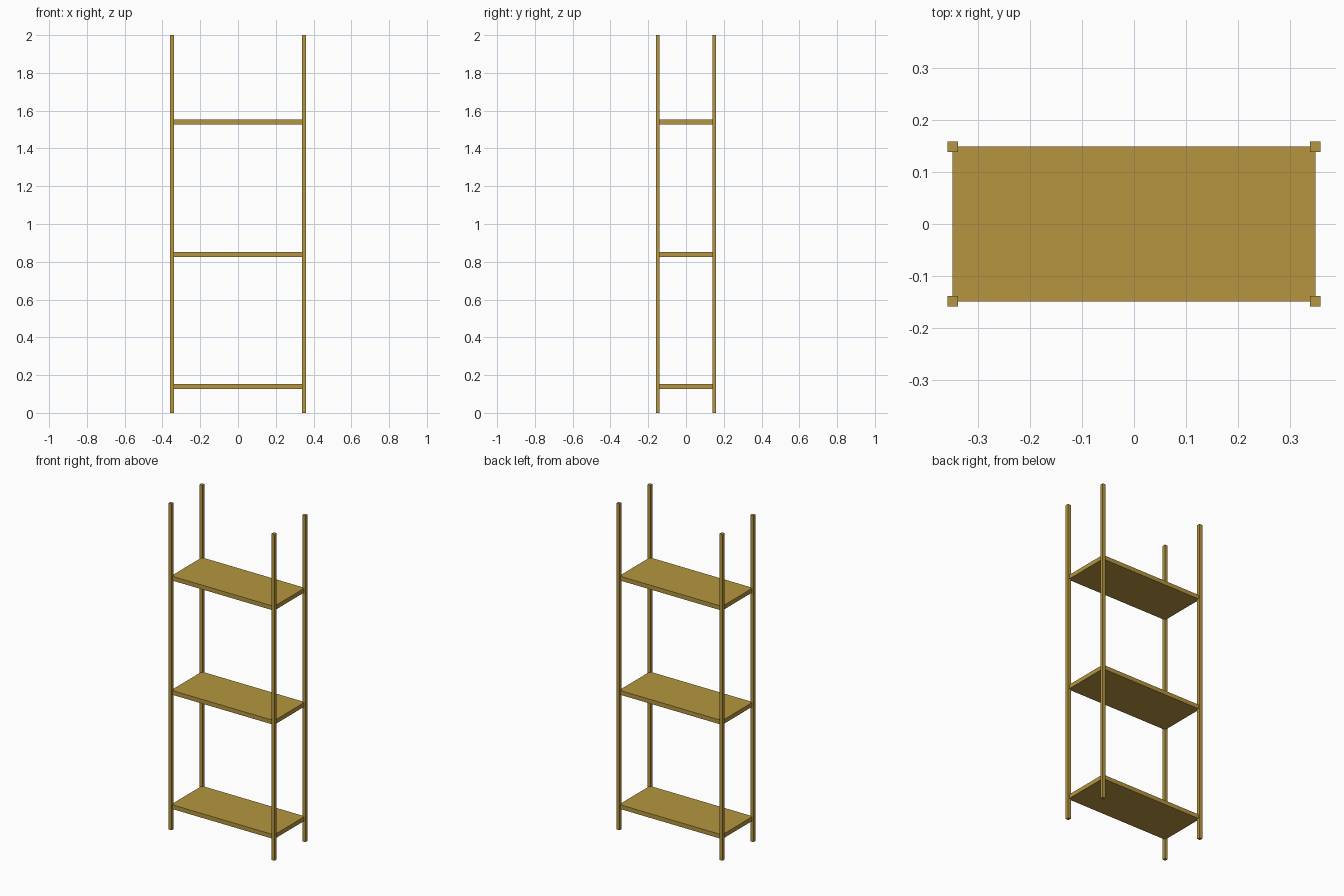
import bpy

if "Cube" in bpy.data.objects:
    bpy.data.objects.remove(bpy.data.objects["Cube"])

wood = bpy.data.materials.new("wood")
wood.diffuse_color = (0.46, 0.30, 0.05, 1)
wood.use_nodes = True
wood.node_tree.nodes["Principled BSDF"].inputs["Base Color"].default_value = wood.diffuse_color


def box(name, center, size):
    bpy.ops.mesh.primitive_cube_add(size=1, location=center)
    ob = bpy.context.object
    ob.name = name
    ob.scale = size
    bpy.ops.object.transform_apply(location=False, rotation=False, scale=True)
    ob.data.materials.append(wood)
    return ob


HALF_W, HALF_D = 0.349, 0.149

# Four corner posts, centred on the shelf corners
for sx, side in ((-1, "left"), (1, "right")):
    for sy, end in ((-1, "front"), (1, "back")):
        box(f"{end}_{side}_post", (sx * HALF_W, sy * HALF_D, 1), (0.02, 0.02, 2))

# Three evenly spaced shelves
for i, name in enumerate(("bottom", "middle", "top")):
    box(f"{name}_shelf", (0, 0, 0.139 + 0.7 * i), (2 * HALF_W, 2 * HALF_D, 0.026))
